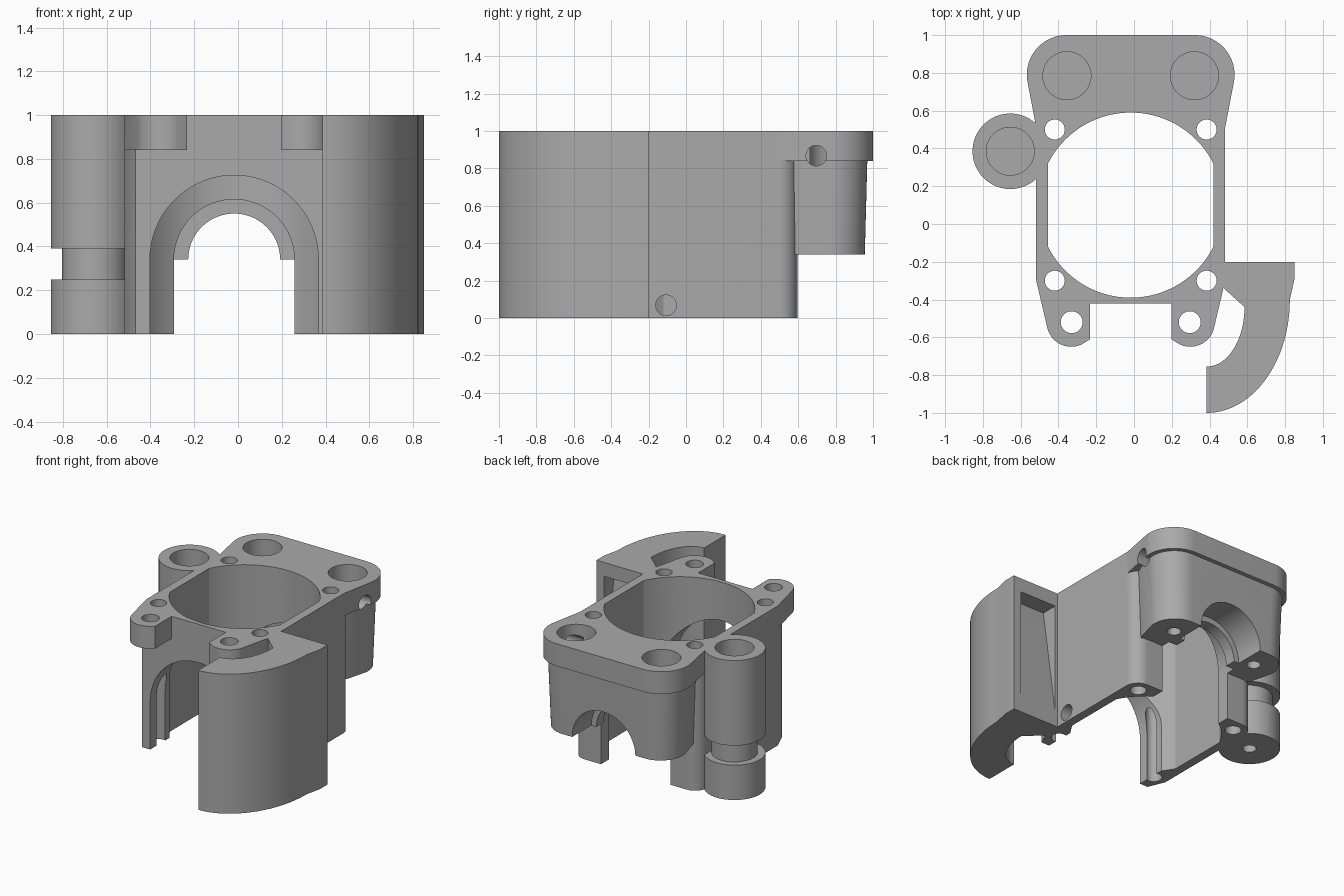
import bpy, bmesh, math
from mathutils import Vector

cube = bpy.data.objects.get("Cube")
if cube:
    bpy.data.objects.remove(cube)

grey = bpy.data.materials.new("plain grey")
grey.use_nodes = True
COLOUR = (0.4, 0.4, 0.4, 1)
grey.diffuse_color = COLOUR
grey.node_tree.nodes["Principled BSDF"].inputs["Base Color"].default_value = COLOUR

CX = -0.0175      # mirror line of the housing
BORE_Y = 0.1


def prism(name, pts, lo, hi, axis="z", low_scale=1.0, pivot=(0, 0)):
    """Extrude a closed profile along an axis, optionally tapering the low end."""
    def place(u, v, w):
        return Vector({"z": (u, v, w), "y": (u, w, v), "x": (w, u, v)}[axis])
    bm = bmesh.new()
    low = [bm.verts.new(place(pivot[0] + (u - pivot[0]) * low_scale,
                              pivot[1] + (v - pivot[1]) * low_scale, lo)) for u, v in pts]
    high = [bm.verts.new(place(u, v, hi)) for u, v in pts]
    bm.faces.new(low)
    bm.faces.new(high)
    for i in range(len(pts)):
        j = (i + 1) % len(pts)
        bm.faces.new((low[i], low[j], high[j], high[i]))
    bmesh.ops.recalc_face_normals(bm, faces=bm.faces)
    mesh = bpy.data.meshes.new(name)
    bm.to_mesh(mesh)
    bm.free()
    mesh.materials.append(grey)
    obj = bpy.data.objects.new(name, mesh)
    bpy.context.collection.objects.link(obj)
    return obj


def arc(cx, cy, rx, a0, a1, n=16, ry=None):
    ry = ry or rx
    steps = [math.radians(a0 + (a1 - a0) * i / n) for i in range(n + 1)]
    return [(cx + rx * math.cos(a), cy + ry * math.sin(a)) for a in steps]


def circle(cx, cy, r, n=48):
    return arc(cx, cy, r, 0, 360, n)[:-1]


def both(right):
    """Close a profile by mirroring its right half."""
    return right + [(2 * CX - x, y) for x, y in reversed(right)]


def arch(r):
    return [(CX + r, -0.2)] + arc(CX, 0.34, r, 0, 180, 40) + [(CX - r, -0.2)]


# Main housing wall
wall = both([(CX + 0.45, -0.42), (CX + 0.5, -0.3)] + arc(CX + 0.405, 0.5, 0.095, 0, 90, 12))
housing = prism("pump_housing", wall, 0, 1)

# Top flange with rounded rear corners and two front ears
flange = both([(CX + 0.215, -0.42), (CX + 0.215, -0.61)]
              + arc(CX + 0.315, -0.52, 0.13, -115, -15, 12)
              + [(CX + 0.5, -0.3), (CX + 0.5, 0.51)]
              + arc(CX + 0.34, 0.79, 0.21, -8, 90, 18))
parts = [prism("top_flange", flange, 0.84, 1)]

# Tapered rear block below the flange
block = both([(CX + 0.46, 0.57), (CX + 0.48, 0.62)] + arc(CX + 0.34, 0.79, 0.18, -8, 90, 18))
parts.append(prism("rear_block", block, 0.34, 0.86, low_scale=0.965, pivot=(CX, 0.57)))

# Side post with a waist
POST = (-0.655, 0.385)
for name, r, lo, hi in (("post_foot", 0.2, 0, 0.25), ("post_waist", 0.15, 0.2, 0.45),
                        ("post_top", 0.2, 0.39, 1)):
    parts.append(prism(name, circle(*POST, r), lo, hi))

# Curved side shield
shield = ([(0.46, -0.2), (0.85, -0.2), (0.85, -0.29)]
          + arc(0.385, -0.4, 0.44, 0, -90, 28, 0.6)
          + arc(0.385, -0.44, 0.2, -90, 0, 20, 0.315) + [(0.475, -0.34), (0.46, -0.3)])
parts.append(prism("side_shield", shield, 0, 1))

# Main bore with flat sides
half = math.degrees(math.acos(0.4375 / 0.49))
cuts = [prism("bore", arc(CX, BORE_Y, 0.49, half, 180 - half, 48)
              + arc(CX, BORE_Y, 0.49, 180 + half, 360 - half, 48), -0.1, 1.1)]

# Arched openings front to back
for r, lo, hi in ((0.385, -0.7, 0.05), (0.275, 0.3, 0.66), (0.21, 0.6, 0.78), (0.25, 0.74, 1.1)):
    cuts.append(prism("arch_opening", arch(r), lo, hi, "y"))

# Screw holes and blind sockets
for s in (-1, 1):
    for y in (-0.3, 0.5):
        cuts.append(prism("corner_hole", circle(CX + s * 0.402, y, 0.053, 32), -0.1, 1.1))
    cuts.append(prism("ear_hole", circle(CX + s * 0.3125, -0.52, 0.058, 32), 0.7, 1.1))
    cuts.append(prism("rear_socket", circle(CX + s * 0.3375, 0.785, 0.127), 0.62, 1.1))
    cuts.append(prism("rear_pilot", circle(CX + s * 0.3375, 0.785, 0.045, 32), 0.2, 0.55))
cuts.append(prism("post_socket", circle(*POST, 0.127), 0.6, 1.1))
cuts.append(prism("post_pilot", circle(*POST, 0.045, 32), -0.1, 0.2))

# Cross holes in the side
cuts.append(prism("side_drain", circle(-0.107, 0.068, 0.055, 32), 0.35, 0.6, "x"))
cuts.append(prism("flange_cross_hole", circle(0.697, 0.868, 0.055, 32), 0.35, 0.7, "x"))

# Sloped pocket in the back of the shield
cuts.append(prism("shield_pocket", [(-0.1, 0.1), (-0.2, 0.1), (-0.32, 0.9), (-0.1, 0.9)],
                  0.5, 0.79, "x"))


def combine(target, tool, operation):
    mod = target.modifiers.new(tool.name, "BOOLEAN")
    mod.operation = operation
    mod.solver = "EXACT"
    mod.object = tool
    bpy.context.view_layer.objects.active = target
    bpy.ops.object.modifier_apply(modifier=mod.name)
    bpy.data.objects.remove(tool)


bpy.ops.object.select_all(action="DESELECT")
for part in parts:
    combine(housing, part, "UNION")
for cut in cuts:
    combine(housing, cut, "DIFFERENCE")

housing.select_set(True)
bpy.context.view_layer.objects.active = housing
bpy.ops.object.shade_smooth_by_angle(angle=math.radians(25))
